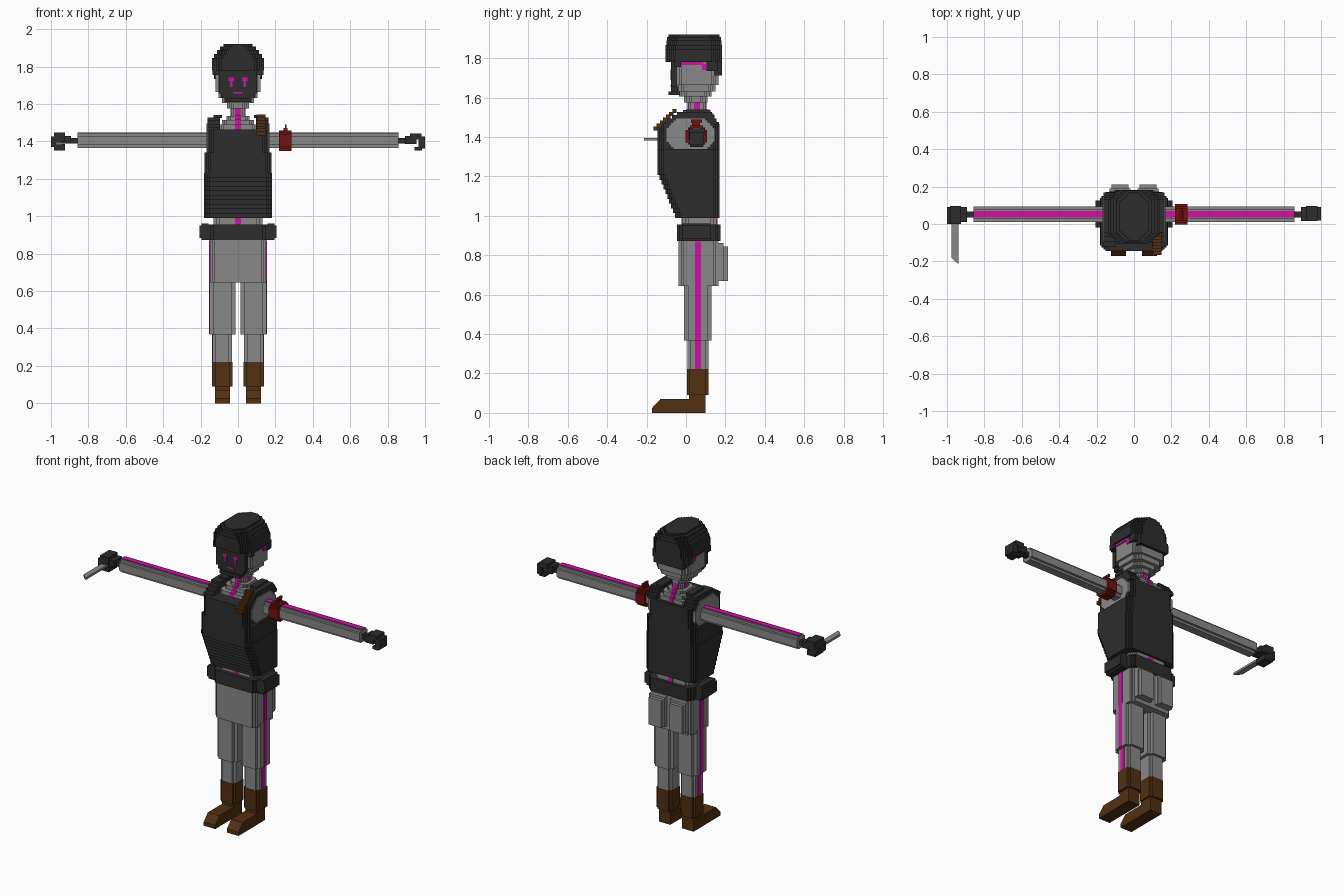
import bpy, bmesh


def material(name, rgb):
    m = bpy.data.materials.new(name)
    m.diffuse_color = (*rgb, 1)
    return m


GREY = material("mid grey", (0.25, 0.25, 0.25))
DARK = material("charcoal", (0.026, 0.026, 0.026))
PINK = material("magenta", (0.63, 0.006, 0.36))
BROWN = material("brown leather", (0.085, 0.03, 0.006))
RED = material("dark red", (0.17, 0.006, 0.006))


def prism(bm, outline, a, b, axis):
    """Extrude a 2D outline from a to b along an axis."""
    def place(u, v, w):
        return {"x": (w, u, v), "y": (u, w, v), "z": (u, v, w)}[axis]
    lo = [bm.verts.new(place(u, v, a)) for u, v in outline]
    hi = [bm.verts.new(place(u, v, b)) for u, v in outline]
    bm.faces.new(lo)
    bm.faces.new(hi)
    n = len(lo)
    for i in range(n):
        j = (i + 1) % n
        bm.faces.new((lo[i], lo[j], hi[j], hi[i]))


def stair_rect(u0, u1, v0, v1, c, n):
    """Rectangle whose corners are cut back in n square steps."""
    if c == 0:
        return [(u0, v0), (u1, v0), (u1, v1), (u0, v1)]
    cu, cv, hu, hv = (u0 + u1) / 2, (v0 + v1) / 2, (u1 - u0) / 2, (v1 - v0) / 2
    s = c / n
    quad = [(hu, hv - c)]
    for k in range(n):
        quad.append((hu - s * (k + 1), hv - c + s * k))
        quad.append((hu - s * (k + 1), hv - c + s * (k + 1)))
    pts = quad + [(-x, y) for x, y in reversed(quad)]
    pts += [(-x, -y) for x, y in quad] + [(x, -y) for x, y in reversed(quad)]
    return [(cu + x, cv + y) for x, y in pts]


def finish(name, bm, mat):
    bmesh.ops.recalc_face_normals(bm, faces=bm.faces[:])
    me = bpy.data.meshes.new(name)
    bm.to_mesh(me)
    bm.free()
    me.materials.append(mat)
    ob = bpy.data.objects.new(name, me)
    bpy.context.collection.objects.link(ob)
    return ob


def part(name, mat, boxes, c=0, n=1, axis="z", mirror=False):
    """Boxes (x0, x1, y0, y1, z0, z1) joined in one object, optionally mirrored in x."""
    bm = bmesh.new()
    for x0, x1, y0, y1, z0, z1 in boxes:
        sides = [(x0, x1), (-x1, -x0)] if mirror else [(x0, x1)]
        for a, b in sides:
            if axis == "z":
                prism(bm, stair_rect(a, b, y0, y1, c, n), z0, z1, "z")
            elif axis == "x":
                prism(bm, stair_rect(y0, y1, z0, z1, c, n), a, b, "x")
            else:
                prism(bm, stair_rect(a, b, z0, z1, c, n), y0, y1, "y")
    return finish(name, bm, mat)


# Boots with sloped toes
part("boot_shaft", BROWN, [(0.03, 0.138, 0.005, 0.115, 0.09, 0.222)], 0.014, mirror=True)
part("boot_ankle", BROWN, [(0.042, 0.124, 0.015, 0.1, 0.06, 0.09)], mirror=True)
bm = bmesh.new()
for a, b in ((0.042, 0.124), (-0.124, -0.042)):
    prism(bm, [(-0.172, 0), (0.1, 0), (0.1, 0.07), (-0.13, 0.07), (-0.172, 0.025)], a, b, "x")
finish("boot_foot", bm, BROWN)

# Legs and trousers
part("lower_leg", GREY, [(0.032, 0.136, 0.008, 0.113, 0.222, 0.37)], 0.015, mirror=True)
part("upper_leg", GREY, [(0.013, 0.153, -0.01, 0.13, 0.368, 0.66)], 0.022, mirror=True)
part("hips", GREY, [(-0.15, 0.15, -0.037, 0.165, 0.645, 0.89)], 0.024, 2)
part("back_pocket", GREY, [(0.02, 0.13, 0.16, 0.19, 0.67, 0.862),
                           (0.03, 0.12, 0.18, 0.212, 0.67, 0.845)], mirror=True)
part("leg_stripe", PINK, [(0.13, 0.139, 0.045, 0.075, 0.222, 0.37),
                          (0.148, 0.156, 0.045, 0.075, 0.37, 0.87)], mirror=True)

# Waist and belt
part("waist", GREY, [(-0.13, 0.13, -0.02, 0.155, 0.88, 1.0)], 0.03, 2)
part("waist_stripe", PINK, [(-0.015, 0.015, -0.024, 0.159, 0.95, 0.99)])
part("belt", DARK, [(-0.158, 0.158, -0.045, 0.175, 0.872, 0.955)], 0.024, 2)
part("belt_pouch", DARK, [(0.147, 0.207, -0.02, 0.125, 0.872, 0.962)], 0.012, axis="y", mirror=True)

# Vest: stepped belly, chest and shoulder straps
belly = []
steps = 10
for i in range(steps):
    z = 0.99 + 0.24 * i / steps
    belly.append((-0.183, 0.183, -0.055 - 0.09 * i / (steps - 1), 0.17, z, z + 0.24 / steps))
belly.append((-0.18, 0.18, -0.145, 0.17, 1.23, 1.34))
part("vest_body", DARK, belly, 0.03, 3)
part("vest_chest", DARK, [(-0.163, 0.163, -0.145, 0.17, 1.34, 1.465)], 0.03, 3)
straps = [(0.095, 0.162, -0.12 + 0.025 * i, 0.168 - 0.012 * i, 1.46 + 0.017 * i, 1.477 + 0.017 * i)
          for i in range(4)]
straps.append((0.085, 0.13, 0.0, 0.12, 1.525, 1.54))
part("vest_strap", DARK, straps, mirror=True)
part("shoulder", GREY, [(0.14, 0.169, -0.1, 0.147, 1.325, 1.495)], 0.05, 4, axis="x", mirror=True)

# Collar and neck
part("collar", GREY, [(-0.1, 0.1, -0.06, 0.15, 1.46, 1.49), (-0.085, 0.085, -0.03, 0.135, 1.49, 1.515),
                      (-0.062, 0.062, -0.01, 0.12, 1.515, 1.535)], 0.02, 2)
part("neck", GREY, [(-0.038, 0.038, 0.012, 0.1, 1.53, 1.585)], 0.012)
part("neck_stripe", PINK, [(-0.015, 0.015, -0.064, 0.154, 1.46, 1.493),
                           (-0.015, 0.015, -0.034, 0.139, 1.49, 1.518),
                           (-0.015, 0.015, -0.014, 0.124, 1.515, 1.538),
                           (-0.015, 0.015, 0.008, 0.104, 1.535, 1.585)])
part("neck_side_stripe", PINK, [(0.034, 0.041, 0.04, 0.07, 1.53, 1.585)], mirror=True)

# Head and mask
part("head", GREY, [(-0.06, 0.06, -0.01, 0.11, 1.575, 1.605), (-0.085, 0.085, -0.035, 0.13, 1.605, 1.632),
                    (-0.105, 0.105, -0.05, 0.15, 1.632, 1.665),
                    (-0.12, 0.12, -0.058, 0.165, 1.665, 1.79)], 0.036, 3)
part("mask", DARK, [(-0.102, 0.102, -0.076, -0.045, 1.655, 1.8), (-0.09, 0.09, -0.076, -0.04, 1.632, 1.655),
                    (-0.072, 0.072, -0.088, -0.03, 1.612, 1.632)])
part("eye", PINK, [(0.022, 0.05, -0.079, -0.074, 1.722, 1.742), (0.03, 0.042, -0.079, -0.074, 1.69, 1.722)],
     mirror=True)
part("mouth", PINK, [(-0.024, 0.024, -0.079, -0.074, 1.655, 1.665)])
part("temple_trim", PINK, [(0.118, 0.126, -0.02, 0.09, 1.765, 1.785),
                           (0.118, 0.126, 0.08, 0.115, 1.74, 1.77)], mirror=True)

# Helmet: stepped dome and lowered nape
part("helmet", DARK, [(-0.138, 0.138, -0.103, 0.183, 1.78, 1.845), (-0.127, 0.127, -0.103, 0.183, 1.845, 1.868),
                      (-0.112, 0.112, -0.1, 0.18, 1.868, 1.89), (-0.097, 0.097, -0.097, 0.178, 1.89, 1.907),
                      (-0.078, 0.078, -0.09, 0.17, 1.907, 1.92)], 0.05, 5)
part("helmet_nape", DARK, [(-0.105, 0.105, 0.13, 0.183, 1.712, 1.78), (-0.128, 0.128, 0.105, 0.16, 1.735, 1.785)])
part("helmet_brow", DARK, [(0.1, 0.137, -0.06, -0.025, 1.755, 1.79)], mirror=True)

# Arms
part("arm", GREY, [(0.15, 0.858, 0.012, 0.094, 1.365, 1.445)], 0.015, axis="x", mirror=True)
part("arm_stripe", PINK, [(0.15, 0.858, 0.036, 0.07, 1.44, 1.449)], mirror=True)
part("wrist", DARK, [(0.855, 0.91, 0.036, 0.068, 1.388, 1.418)], mirror=True)

# Curled left hand
part("left_hand", DARK, [(0.892, 0.955, 0.015, 0.092, 1.385, 1.43), (0.92, 0.98, 0.015, 0.095, 1.41, 1.443),
                         (0.965, 1.0, 0.018, 0.092, 1.362, 1.425), (0.945, 0.985, 0.02, 0.09, 1.352, 1.37)])
# Closed right hand holding a blade
part("right_hand", DARK, [(-0.955, -0.892, 0.012, 0.092, 1.39, 1.43), (-0.985, -0.925, 0.0, 0.095, 1.4, 1.447),
                          (-1.0, -0.945, 0.0, 0.092, 1.37, 1.425), (-0.985, -0.925, 0.005, 0.09, 1.352, 1.385)])
bm = bmesh.new()
prism(bm, [(-0.975, 0.02), (-0.938, 0.02), (-0.938, -0.213), (-0.95, -0.205), (-0.975, -0.18)], 1.382, 1.396, "z")
finish("blade", bm, GREY)

# Armband with knot
part("armband", RED, [(0.22, 0.286, -0.002, 0.107, 1.35, 1.458)], 0.022, 2, axis="x")
part("armband_knot", RED, [(0.243, 0.265, 0.03, 0.07, 1.455, 1.473), (0.25, 0.26, 0.025, 0.08, 1.473, 1.49)])

# Slanted chest strap on the left shoulder
part("chest_strap", BROWN, [(0.1 + 0.002 * (i % 2), 0.146, -0.165 + 0.016 * i, -0.143 + 0.016 * i,
                             1.432 + 0.015 * i, 1.453 + 0.015 * i) for i in range(7)])
